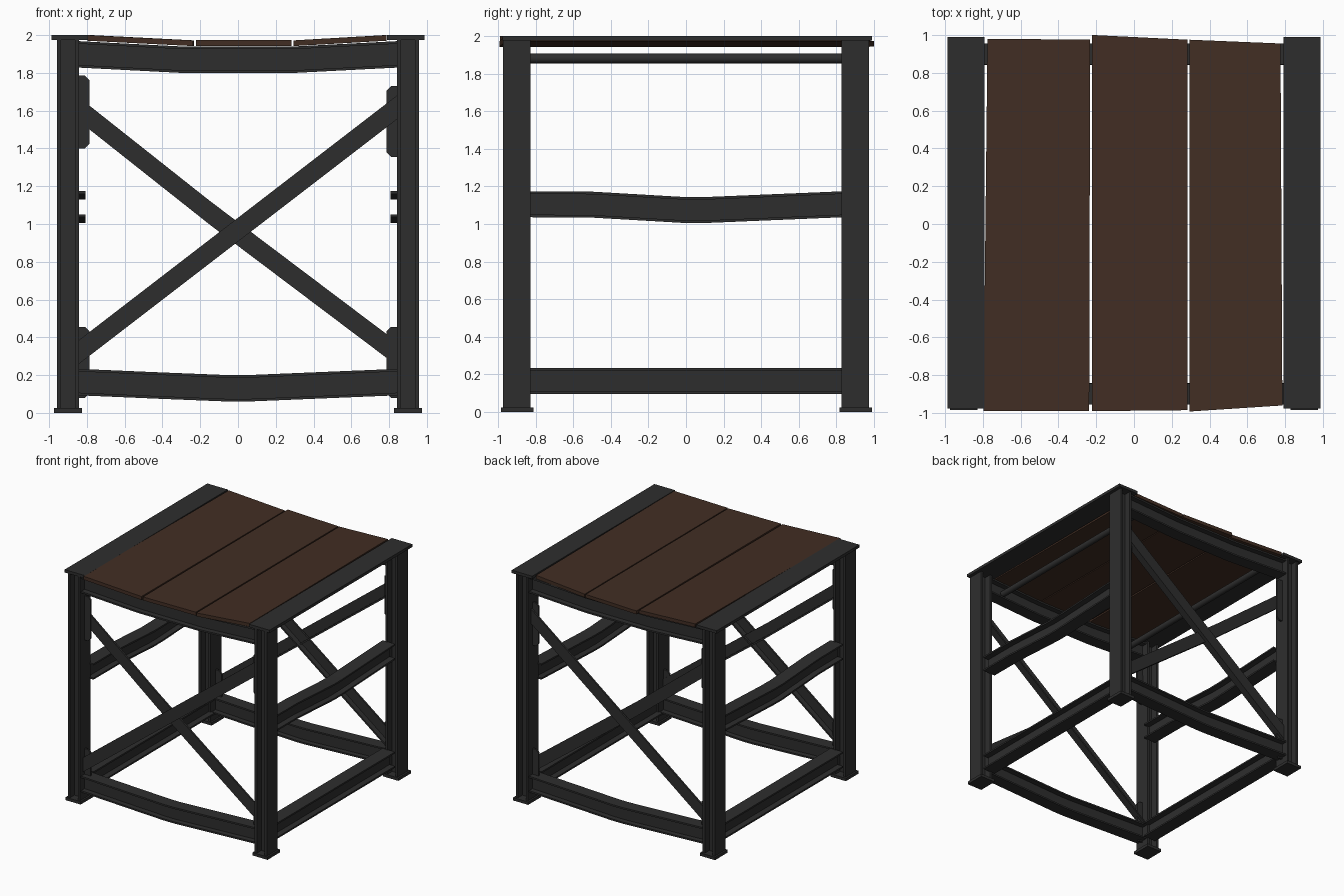
import bpy, bmesh
from mathutils import Vector

cube = bpy.data.objects.get("Cube")
if cube:
    bpy.data.objects.remove(cube, do_unlink=True)


def material(name, rgb):
    mat = bpy.data.materials.new(name)
    mat.use_nodes = True
    mat.diffuse_color = (*rgb, 1)
    mat.node_tree.nodes["Principled BSDF"].inputs["Base Color"].default_value = (*rgb, 1)
    return mat


STEEL = material("dark steel", (0.027, 0.027, 0.027))
WOOD = material("brown wood", (0.054, 0.027, 0.017))


def loft(name, rings, mat):
    """Skin a row of matching rings and cap both ends."""
    bm = bmesh.new()
    rows = [[bm.verts.new(p) for p in ring] for ring in rings]
    for a, b in zip(rows, rows[1:]):
        for i in range(len(a)):
            j = (i + 1) % len(a)
            bm.faces.new((a[i], a[j], b[j], b[i]))
    bm.faces.new(rows[0])
    bm.faces.new(rows[-1])
    bmesh.ops.recalc_face_normals(bm, faces=bm.faces)
    mesh = bpy.data.meshes.new(name)
    bm.to_mesh(mesh)
    bm.free()
    mesh.materials.append(mat)
    obj = bpy.data.objects.new(name, mesh)
    bpy.context.collection.objects.link(obj)
    return obj


def prism(name, outline, depth, mat=STEEL):
    step = Vector(depth)
    pts = [Vector(p) for p in outline]
    return loft(name, [pts, [p + step for p in pts]], mat)


def box(name, x, y, z, mat=STEEL):
    base = [(x[0], y[0], z[0]), (x[1], y[0], z[0]), (x[1], y[1], z[0]), (x[0], y[1], z[0])]
    return prism(name, base, (0, 0, z[1] - z[0]), mat)


def h_section(width, height, flange, web):
    """H outline with flanges at the top and bottom."""
    w, h, t = width / 2, height / 2, web / 2
    k = h - flange
    half = [(-w, -h), (w, -h), (w, -k), (t, -k), (t, k), (w, k)]
    return half + [(-u, -v) for u, v in half]


def beam(name, axis, centre, section, path):
    """Horizontal beam; path holds (distance, height) stations."""
    rings = []
    for t, z in path:
        if axis == "x":
            rings.append([(t, centre + u, z + v) for u, v in section])
        else:
            rings.append([(centre + u, t, z + v) for u, v in section])
    return loft(name, rings, STEEL)


# Posts with feet
post_section = h_section(0.145, 0.116, 0.02, 0.02)
for side, sx in (("right", -1), ("left", 1)):
    for end, sy in (("front", -1), ("back", 1)):
        x, y = 0.9 * sx, 0.9 * sy
        loft(f"{end}_{side}_post",
             [[(x + v, y + u, z) for u, v in post_section] for z in (0.02, 1.975)], STEEL)
        box(f"{end}_{side}_foot", (x - 0.073, x + 0.073), (y - 0.083, y + 0.09), (0, 0.025))

# Front and back frames
cross_section = h_section(0.11, 0.14, 0.014, 0.016)
angle_section = [(-0.012, -0.063), (0.05, -0.063), (0.05, -0.045),
                 (0.004, -0.045), (0.004, 0.063), (-0.012, 0.063)]
for end, sy in (("front", -1), ("back", 1)):
    y = 0.9 * sy
    beam(f"{end}_bottom_beam", "x", y, cross_section,
         [(-0.843, 0.163), (-0.4, 0.144), (-0.05, 0.13), (0.05, 0.13), (0.843, 0.163)])
    beam(f"{end}_top_beam", "x", y, cross_section,
         [(-0.843, 1.898), (-0.3, 1.87), (0.3, 1.87), (0.843, 1.898)])
    inward = [(-u * sy, v) for u, v in angle_section]
    beam(f"{end}_falling_brace", "x", y - 0.01 * sy, inward,
         [(-0.845, 1.61), (-0.15, 1.06), (0.845, 0.31)])
    beam(f"{end}_rising_brace", "x", y + 0.02 * sy, inward,
         [(-0.845, 0.32), (0.845, 1.62)])

    # Gusset plates with clipped inner corners
    for side, sx, low, high in (("right", -1, 1.4, 1.785), ("left", 1, 1.355, 1.73)):
        for level, z0, z1 in (("upper", low, high), ("lower", 0.08, 0.455)):
            outline = [(0.87, z0), (0.81, z0), (0.785, z0 + 0.025),
                       (0.785, z1 - 0.025), (0.81, z1), (0.87, z1)]
            prism(f"{end}_{side}_{level}_gusset",
                  [(sx * px, y - 0.008, pz) for px, pz in outline], (0, 0.016, 0))

# Side beams, pipes and top rails
for side, sx in (("right", -1), ("left", 1)):
    side_section = h_section(0.12, 0.138, 0.014, 0.016)
    beam(f"{side}_middle_beam", "y", 0.868 * sx, side_section,
         [(-0.835, 1.105), (-0.5, 1.103), (0, 1.074), (0.12, 1.075), (0.835, 1.105)])
    beam(f"{side}_bottom_beam", "y", 0.868 * sx, side_section,
         [(-0.835, 0.165), (0.835, 0.165)])
    bpy.ops.mesh.primitive_cylinder_add(vertices=16, radius=0.026, depth=1.76,
                                        location=(0.68 * sx, 0, 1.88),
                                        rotation=(1.5708, 0, 0))
    pipe = bpy.context.object
    pipe.name = f"{side}_support_pipe"
    pipe.data.materials.append(STEEL)
    bpy.ops.object.shade_smooth_by_angle()
    edges = sorted((0.79 * sx, 0.987 * sx))
    box(f"{side}_top_rail", edges, (-0.975, 0.988), (1.975, 2))

# Seat planks, the outer two sloping inward
planks = [
    ("right_plank", [(-0.797, -0.99, 1.97), (-0.237, -0.99, 1.942),
                     (-0.232, 0.975, 1.942), (-0.775, 0.98, 1.97)]),
    ("middle_plank", [(-0.222, -0.99, 1.943), (0.283, -0.985, 1.943),
                      (0.283, 0.975, 1.943), (-0.222, 1.0, 1.943)]),
    ("left_plank", [(0.293, -0.992, 1.942), (0.785, -0.96, 1.97),
                    (0.775, 0.955, 1.97), (0.293, 0.975, 1.942)]),
]
for name, outline in planks:
    prism(name, outline, (0, 0, 0.03), WOOD)
